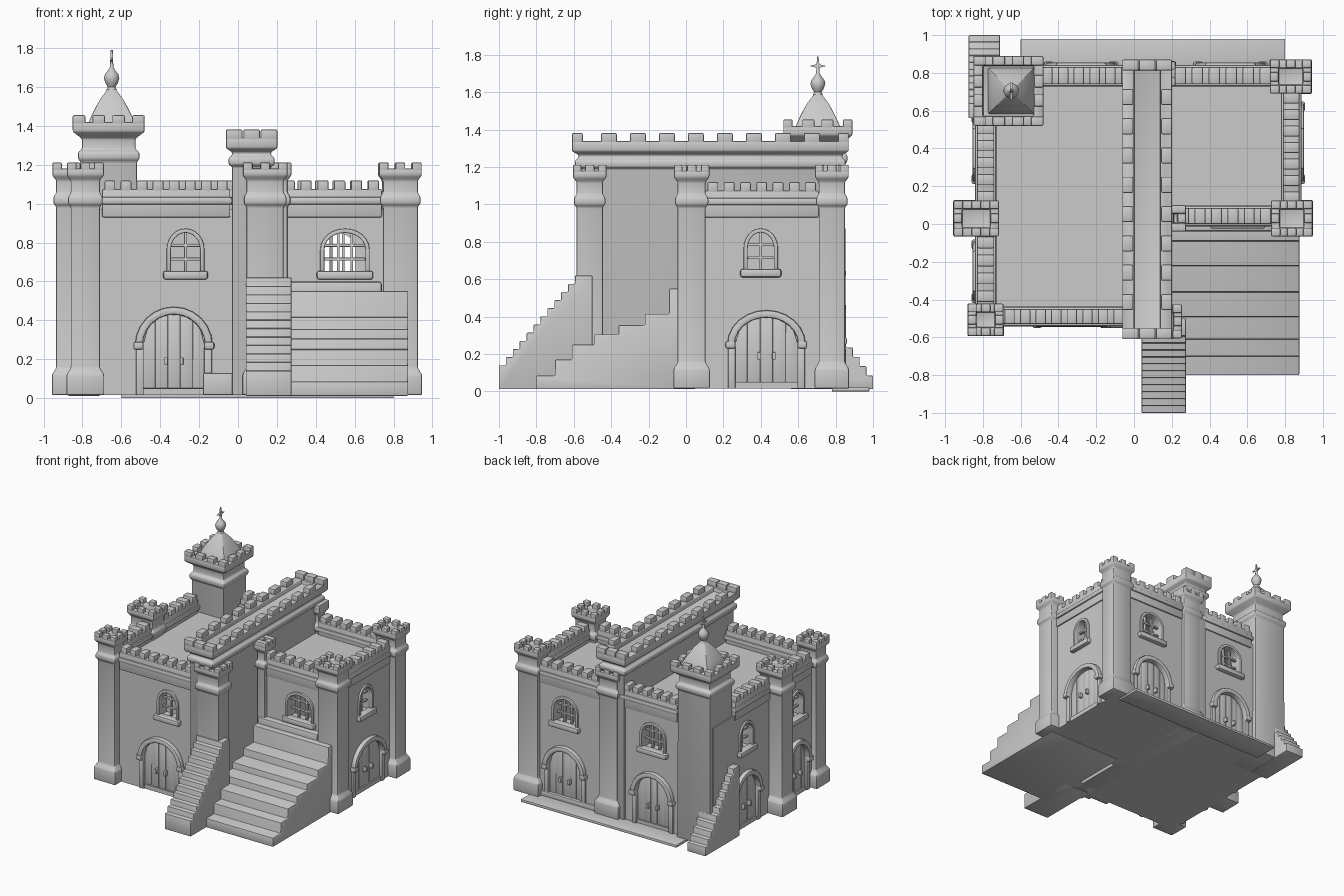
import bpy, math
from mathutils import Matrix

if "Cube" in bpy.data.objects:
    bpy.data.objects.remove(bpy.data.objects["Cube"])

cutters = []


def mesh(name, verts, faces, bevel=0.0):
    me = bpy.data.meshes.new(name)
    me.from_pydata(verts, [], faces)
    ob = bpy.data.objects.new(name, me)
    bpy.context.collection.objects.link(ob)
    if bevel:
        m = ob.modifiers.new("round", 'BEVEL')
        m.width, m.segments, m.limit_method = bevel, 2, 'ANGLE'
    return ob


def boxes(name, items, bevel=0.008):
    # items: (x0, x1, y0, y1, z0, z1), all in one mesh
    v, f = [], []
    for x0, x1, y0, y1, z0, z1 in items:
        b = len(v)
        v += [(x, y, z) for z in (z0, z1) for x, y in ((x0, y0), (x1, y0), (x1, y1), (x0, y1))]
        f += [[b + i for i in q] for q in ((3, 2, 1, 0), (4, 5, 6, 7), (0, 1, 5, 4),
                                           (1, 2, 6, 5), (2, 3, 7, 6), (3, 0, 4, 7))]
    return mesh(name, v, f, bevel)


def loft(name, cx, cy, profile, bevel=0.008, n=4):
    # stacked cross-sections: (z, half x, half y)
    v, f = [], []
    k = 1 / math.cos(math.pi / n) if n == 4 else 1
    for z, hx, hy in profile:
        for i in range(n):
            a = 2 * math.pi * (i + .5) / n
            v.append((cx + hx * k * math.cos(a), cy + hy * k * math.sin(a), z))
    for r in range(len(profile) - 1):
        f += [[r * n + i, r * n + (i + 1) % n, (r + 1) * n + (i + 1) % n, (r + 1) * n + i] for i in range(n)]
    f += [list(range(n))[::-1], list(range(len(v) - n, len(v)))]
    return mesh(name, v, f, bevel)


def prism(name, outline, v0, v1, at, bevel=0.006):
    # outline (u, z) counter-clockwise, seen from outside; at = (x, y, angle)
    M = Matrix.Translation((at[0], at[1], 0)) @ Matrix.Rotation(math.radians(at[2]), 4, 'Z')
    n = len(outline)
    v = [(u, v0, z) for u, z in outline] + [(u, v1, z) for u, z in outline]
    f = [list(range(n)), list(range(n, 2 * n))[::-1]]
    f += [[(i + 1) % n, i, n + i, n + (i + 1) % n] for i in range(n)]
    ob = mesh(name, v, f, bevel)
    ob.data.transform(M)
    return ob


def arc(r, zs, rise, n=12):
    return [(r * math.cos(math.pi * i / n), zs + rise * math.sin(math.pi * i / n)) for i in range(n + 1)]


def arch(r, z0, zs, rise):
    return [(r, z0)] + arc(r, zs, rise) + [(-r, z0)]


def rect(u0, u1, z0, z1):
    return [(u0, z0), (u1, z0), (u1, z1), (u0, z1)]


def cut(body, cutter):
    m = body.modifiers.new("cut", 'BOOLEAN')
    m.object, m.operation, m.solver = cutter, 'DIFFERENCE', 'EXACT'
    cutter.hide_render = True
    cutters.append(cutter)


def window(body, at, r=0.085, cols=3):
    z0, zs, rise = 0.645, 0.765, 0.085
    cut(body, prism("cutter", arch(r, z0, zs, rise), -.08, .15, at, 0))
    ring = arch(r + .022, z0, zs, rise + .022) + arch(r, z0, zs, rise)[::-1]
    prism("window_frame", ring, -.014, .03, at, .005)
    prism("window_sill", rect(-r - .04, r + .04, .61, .655), -.035, .03, at, .012)
    for i in range(1, cols):
        u = -r + 2 * r * i / cols
        top = zs + rise * math.sqrt(1 - (u / r) ** 2)
        prism("window_bar", rect(u - .007, u + .007, z0, top), .03, .05, at, .002)
    for z in (.715, .785):
        prism("window_bar", rect(-r, r, z - .007, z + .007), .03, .05, at, .002)


def door(body, at, r=0.16, zs=0.27, rise=0.16):
    z0, t = 0.05, 0.04
    cut(body, prism("cutter", arch(r, z0, zs, rise), -.08, .03, at, 0))
    prism("door_hood", arc(r + t, zs, rise + t) + arc(r, zs, rise)[::-1], -.035, .02, at, .01)
    for s in (-1, 1):
        prism("door_jamb", rect(s * (r + .015) - .02, s * (r + .015) + .02, .015, zs), -.014, .02, at)
        prism("door_impost", rect(s * (r + .022) - .026, s * (r + .022) + .026, zs - .02, zs + .02), -.04, .02, at, .01)
        prism("door_handle", rect(s * .04 - .009, s * .04 + .009, .17, .21), -.02, .02, at, .004)
    for i in range(5):
        us = [-r + 2 * r * (i + k / 3) / 5 for k in range(4)]
        top = [(u, zs + rise * math.sqrt(max(0, 1 - (u / r) ** 2))) for u in us]
        prism("door_plank", [(us[0], z0), (us[3], z0)] + top[::-1], .008, .04, at, .004)


def crown(name, cx, cy, hx, hy, z0, z1, t, nx, ny, l):
    # merlons around a rectangle
    items = []
    for h, k, n, swap in ((hx, hy, nx, 0), (hy, hx, ny, 1)):
        for i in range(n):
            a = -h + l / 2 + i * (2 * h - l) / (n - 1)
            for b in (-k + t / 2, k - t / 2):
                if swap and i in (0, n - 1):
                    continue
                x, y, sx, sy = (b, a, t, l) if swap else (a, b, l, t)
                items.append((cx + x - sx / 2, cx + x + sx / 2, cy + y - sy / 2, cy + y + sy / 2, z0, z1))
    boxes(name, items)


def tower(name, cx, cy, hx, hy):
    prof = [(.015, .022), (.12, .022), (.155, 0), (.985, 0), (1.0, .014), (1.035, .014), (1.055, 0),
            (1.12, 0), (1.145, .02), (1.18, .02), (1.18, -.025), (1.14, -.025)]
    loft(name, cx, cy, [(z, hx + d, hy + d) for z, d in prof])
    crown(name + "_merlons", cx, cy, hx + .02, hy + .02, 1.165, 1.212, .045, 3, 3, .05)


def parapet(name, x0, x1, y0, y1, n):
    boxes(name, [(x0, x1, y0, y1, .93, 1.075)])
    boxes(name + "_cornice", [(x0 - .012, x1 + .012, y0 - .012, y1 + .012, .995, 1.035)], .014)
    items = []
    for i in range(n):
        if x1 - x0 > y1 - y0:
            p = (x1 - x0) / n
            items.append((x0 + (i + .17) * p, x0 + (i + .83) * p, y0, y1, 1.06, 1.12))
        else:
            p = (y1 - y0) / n
            items.append((x0, x1, y0 + (i + .17) * p, y0 + (i + .83) * p, 1.06, 1.12))
    boxes(name + "_merlons", items)


def stairs(name, steps, end, x0, x1, flip=1):
    # steps: (start y, tread z), running to y = end
    pts = [(steps[0][0], .012)]
    for i, (y, z) in enumerate(steps):
        pts += [(y, z), (steps[i + 1][0] if i + 1 < len(steps) else end, z)]
    pts.append((end, .012))
    prism(name, pts[::-1] if flip > 0 else pts, -x1, -x0, (0, 0, 90), .005)


# main bodies, hollowed
left = boxes("left_block", [(-.82, .02, -.51, .82, .015, .97)], 0)
right = boxes("right_block", [(.1, .865, .01, .82, .015, .97)], 0)
cut(left, boxes("cutter", [(-.73, -.06, -.42, .73, .06, .9)], 0))
cut(right, boxes("cutter", [(.2, .775, .1, .73, .06, .9)], 0))
boxes("inner_partition", [(-.75, -.04, .08, .14, .04, .92)], 0)
boxes("wall_footing", [(-.18, .02, -.55, -.4, .015, .13), (.2, .74, .74, .835, .015, .06)])

# doors and windows
window(left, (-.27, -.51, 0), .075, 2)
door(left, (-.33, -.51, 0))
window(right, (.55, .01, 0), .105, 3)
window(right, (.865, .4, 90), .07, 2)
door(right, (.865, .43, 90), .17, .25, .145)
for body, x in ((left, -.28), (right, .51)):
    window(body, (x, .82, 180), .095, 3)
    door(body, (x, .82, 180), .15)
for y in (.4, -.25):
    window(left, (-.82, y, -90), .07, 2)
    door(left, (-.82, y, -90), .12 if y < 0 else .14)

# parapets
parapet("front_parapet", -.7, -.04, -.53, -.45, 8)
parapet("back_left_parapet", -.5, 0, .74, .83, 6)
parapet("back_right_parapet", .2, .74, .74, .83, 6)
parapet("left_parapet_a", -.83, -.74, -.43, -.05, 4)
parapet("left_parapet_b", -.83, -.74, .1, .55, 5)
parapet("right_parapet", .79, .875, .1, .71, 7)
parapet("inner_parapet", .22, .74, .0, .085, 6)

# corner and wall towers
tower("right_front_tower", .835, .03, .09, .075)
tower("right_back_tower", .83, .78, .09, .07)
tower("left_middle_tower", -.835, .03, .1, .075)
tower("left_front_tower", -.785, -.507, .075, .065)
tower("centre_front_pillar", .14, -.515, .095, .07)
tower("centre_back_pillar", .115, .795, .085, .045)
tower("inner_pillar", .22, .03, .035, .05)

# tall central wall with walkway
prof = [(.015, 0, 0), (1.19, 0, 0), (1.2, .018, .018), (1.235, .018, .018), (1.25, 0, 0), (1.265, 0, 0),
        (1.285, .032, .035), (1.34, .032, .035), (1.34, -.03, -.02), (1.3, -.03, -.02)]
loft("central_wall", .07, .13, [(z, .1 + a, .705 + b) for z, a, b in prof])
crown("central_wall_merlons", .07, .13, .132, .74, 1.325, 1.382, .058, 3, 10, .085)

# tall back tower with spire
prof = [(.015, 0), (1.215, -.005), (1.23, .008), (1.265, .008), (1.28, -.012), (1.335, -.012),
        (1.37, .035), (1.42, .035), (1.42, -.015), (1.39, -.015)]
loft("tall_tower", -.665, .705, [(z, .15 + d, .15 + d) for z, d in prof])
crown("tall_tower_merlons", -.665, .705, .185, .185, 1.405, 1.455, .05, 4, 4, .065)
prof = [(1.37, .125), (1.42, .118), (1.46, .1), (1.5, .08), (1.54, .057), (1.57, .035), (1.59, .02)]
loft("spire_roof", -.65, .705, [(z, r, r) for z, r in prof], .006)
prof = [(1.575, .028), (1.59, .026), (1.6, .02), (1.62, .033), (1.645, .041), (1.665, .036), (1.685, .02),
        (1.7, .01), (1.79, .004)]
loft("spire_finial", -.65, .705, [(z, r, r) for z, r in prof], 0, 12)
prism("spire_cross", [(-.045, 1.74), (-.009, 1.731), (0, 1.69), (.009, 1.731), (.045, 1.74),
                      (.009, 1.749), (0, 1.79), (-.009, 1.749)], -.006, .006, (-.65, .705, 90), 0)

# staircases
stairs("narrow_front_stair", [(-1 + .037 * i, .14 + .0436 * i) for i in range(12)], -.5, .04, .275)
stairs("wide_front_stair", [(-.8, .085), (-.70, .17), (-.61, .25), (-.49, .305), (-.36, .355), (-.22, .415),
                            (-.09, .55)], .05, .2, .875)
boxes("stair_top_kerb", [(.2, .74, -.04, .03, .5, .6)], .015)
stairs("back_side_stair", [(1 - .036 * i, .085 + .05 * i) for i in range(11)], .56, -.875, -.71, -1)
boxes("back_step", [(-.6, .8, .78, .98, 0, .022)], .005)

# bake modifiers, drop cutters, smooth shading
bpy.ops.object.select_all(action='SELECT')
bpy.context.view_layer.objects.active = left
bpy.ops.object.convert(target='MESH')
for c in cutters:
    bpy.data.objects.remove(c)
bpy.ops.object.select_all(action='SELECT')
bpy.context.view_layer.objects.active = left
bpy.ops.object.shade_smooth_by_angle(angle=math.radians(35))
